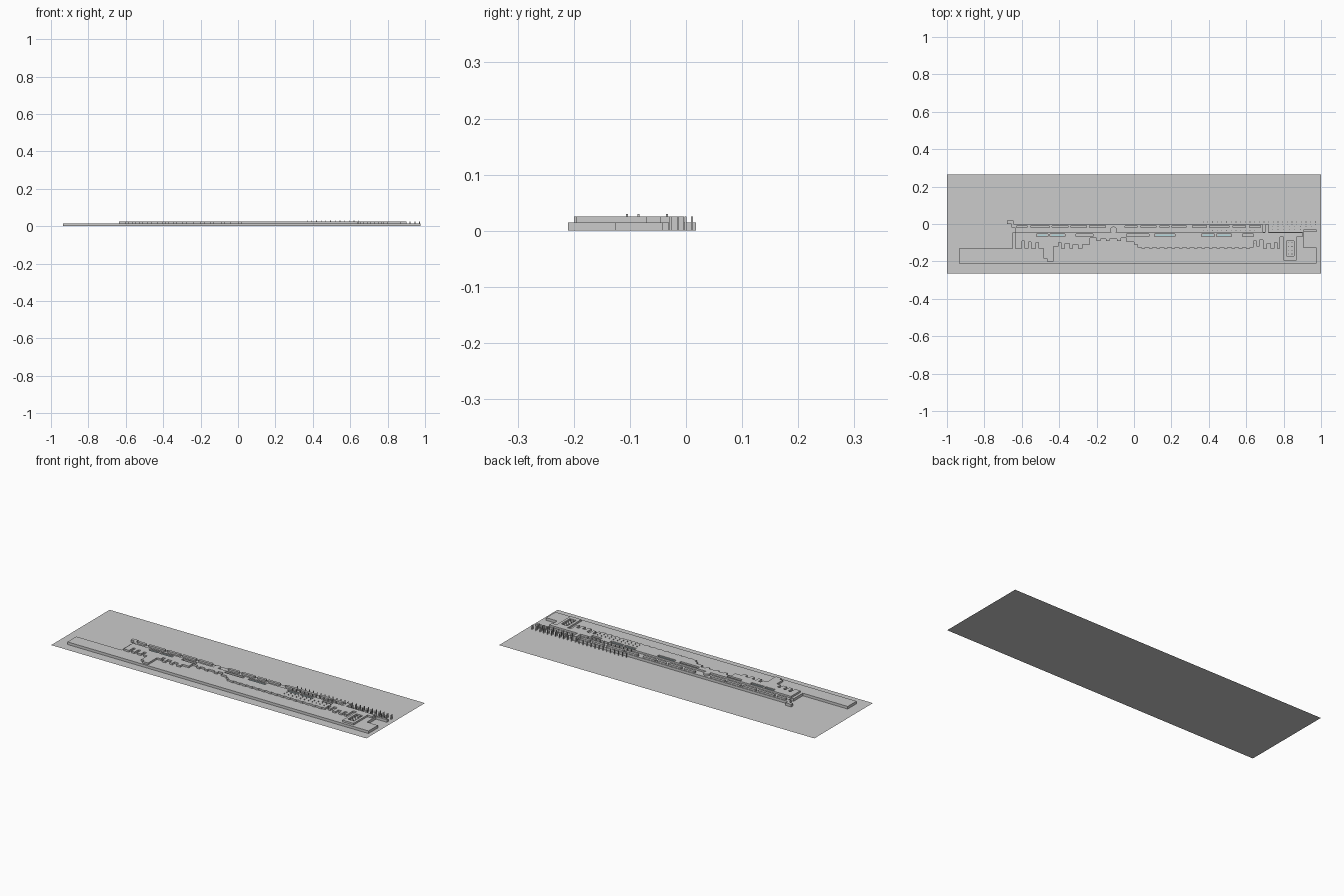
import bpy, bmesh, math, random

if "Cube" in bpy.data.objects:
    bpy.data.objects.remove(bpy.data.objects["Cube"])
random.seed(4)

def finish(name, bm, mat=None):
    bmesh.ops.recalc_face_normals(bm, faces=bm.faces)
    me = bpy.data.meshes.new(name)
    bm.to_mesh(me)
    bm.free()
    ob = bpy.data.objects.new(name, me)
    bpy.context.collection.objects.link(ob)
    if mat:
        me.materials.append(mat)
    return ob

def add_prism(bm, pts, z0, z1):
    lo = [bm.verts.new((x, y, z0)) for x, y in pts]
    hi = [bm.verts.new((x, y, z1)) for x, y in pts]
    bm.faces.new(lo[::-1])
    bm.faces.new(hi)
    n = len(pts)
    for i in range(n):
        j = (i + 1) % n
        bm.faces.new((lo[i], lo[j], hi[j], hi[i]))

def rect(x0, x1, y0, y1):
    return [(x0, y0), (x1, y0), (x1, y1), (x0, y1)]

def chamfered(x0, x1, y0, y1, c=0.004):
    return [(x0 + c, y0), (x1 - c, y0), (x1, y0 + c), (x1, y1 - c),
            (x1 - c, y1), (x0 + c, y1), (x0, y1 - c), (x0, y0 + c)]

def prisms(name, polys, z0, z1, mat=None):
    bm = bmesh.new()
    for p in polys:
        add_prism(bm, p, z0, z1)
    return finish(name, bm, mat)

LOW, HIGH = 0.015, 0.025
glass = bpy.data.materials.new("glass")
glass.diffuse_color = (0.45, 0.68, 0.72, 1)
glass.use_nodes = True
glass.node_tree.nodes["Principled BSDF"].inputs["Base Color"].default_value = glass.diffuse_color

# Site plane
bm = bmesh.new()
bm.faces.new([bm.verts.new((x, y, 0)) for x, y in rect(-1, 1, -0.265, 0.265)])
finish("site_ground", bm)

# Lower storey: long podium stepping back at both ends
prisms("podium", [[(-0.935, -0.21), (0.975, -0.21), (0.975, -0.125), (0.905, -0.125),
                   (0.905, -0.042), (0.69, -0.042), (0.69, -0.003), (-0.635, -0.003),
                   (-0.635, -0.045), (-0.65, -0.045), (-0.65, -0.13), (-0.935, -0.13)]],
       0, LOW)
prisms("end_pavilions", [rect(-0.68, -0.645, 0.0, 0.018), rect(-0.655, -0.635, -0.02, 0.0),
                         rect(0.906, 0.975, -0.042, -0.03)], 0, LOW)

# Upper storey: straight back edge, toothed front edge (x where each step starts, depth)
steps = [(-0.635, -0.13), (-0.60, -0.09), (-0.585, -0.13), (-0.565, -0.095),
         (-0.55, -0.13), (-0.525, -0.10), (-0.51, -0.13), (-0.485, -0.185),
         (-0.465, -0.20), (-0.43, -0.12), (-0.405, -0.10), (-0.39, -0.13),
         (-0.37, -0.105), (-0.345, -0.13), (-0.325, -0.11), (-0.30, -0.13),
         (-0.275, -0.11), (-0.235, -0.075), (-0.20, -0.09), (-0.18, -0.08),
         (-0.15, -0.09), (-0.13, -0.08), (-0.09, -0.09), (-0.07, -0.075), (-0.04, -0.095),
         (0.0, -0.11)]
steps += [(0.02 + 0.02 * i, -0.13 if i % 2 else -0.126) for i in range(31)]
steps += [(0.64, -0.09), (0.655, -0.12), (0.67, -0.085), (0.69, -0.13), (0.71, -0.105),
          (0.73, -0.13), (0.75, -0.10), (0.765, -0.13), (0.78, -0.07), (0.80, -0.195),
          (0.87, -0.07)]
end_x = 0.9
front = []
for i, (x, y) in enumerate(steps):
    nx = steps[i + 1][0] if i + 1 < len(steps) else end_x
    front += [(x, y), (nx, y)]
upper = prisms("upper_storey", [front + [(end_x, -0.045), (-0.635, -0.045)]], LOW, HIGH)

# Open courts cut through the upper storey
courts = [(-0.52, -0.46), (-0.45, -0.37), (-0.31, -0.22), (-0.04, 0.08), (0.11, 0.22),
          (0.36, 0.43), (0.44, 0.52), (0.58, 0.64)]
cut_polys = [rect(a, b, -0.068, -0.053) for a, b in courts]
cut_polys.append(rect(0.815, 0.855, -0.17, -0.09))
cutter = prisms("court_cutter", cut_polys, 0.0152, 0.04)
cutter.hide_render = True
cutter.hide_viewport = True
mod = upper.modifiers.new("courts", "BOOLEAN")
mod.operation = "DIFFERENCE"
mod.object = cutter
mod.solver = "EXACT"

# Glass roofs in some of the courts
prisms("glass_roofs", [rect(a + 0.008, b - 0.008, -0.065, -0.056)
                       for a, b in (courts[0], courts[1], courts[4], courts[5], courts[6])],
       LOW, 0.021, glass)

# Back row of narrow bar buildings
bars = [(-0.63, -0.57), (-0.555, -0.45), (-0.44, -0.35), (-0.34, -0.25), (-0.24, -0.15),
        (-0.05, 0.02), (0.035, 0.12), (0.135, 0.19), (0.20, 0.28), (0.31, 0.39),
        (0.40, 0.51), (0.525, 0.60), (0.615, 0.68)]
prisms("bar_buildings", [chamfered(a, b, -0.021, -0.006) for a, b in bars], LOW, HIGH)
prisms("link_tower", [rect(0.70, 0.72, -0.07, -0.004)], 0, HIGH)

# Round drum in the central gap
prisms("drum", [[(-0.11 + 0.018 * math.cos(t), -0.032 + 0.018 * math.sin(t))
                 for t in [2 * math.pi * i / 24 for i in range(24)]]], LOW, HIGH)

# Slender columns: rear colonnade, hall grid and east court
def post(x, y, r=0.0018):
    return rect(x - r, x + r, y - r, y + r)

prisms("rear_columns", [post(0.37 + 0.025 * i, y) for i in range(25)
                        for y in (0.011, -0.001) if y > 0 or i > 12], 0, HIGH)
prisms("east_columns", [post(0.74 + 0.03 * i, y) for i in range(8)
                        for y in (-0.014, -0.028)], 0, HIGH)
prisms("hall_columns", [post(0.37 + 0.025 * i, y) for i in range(12)
                        for y in (-0.034, -0.085, -0.105)], LOW, 0.03)
prisms("court_columns", [post(x, -0.10 - 0.02 * j) for x in (0.825, 0.845)
                         for j in range(4)], LOW, HIGH)
